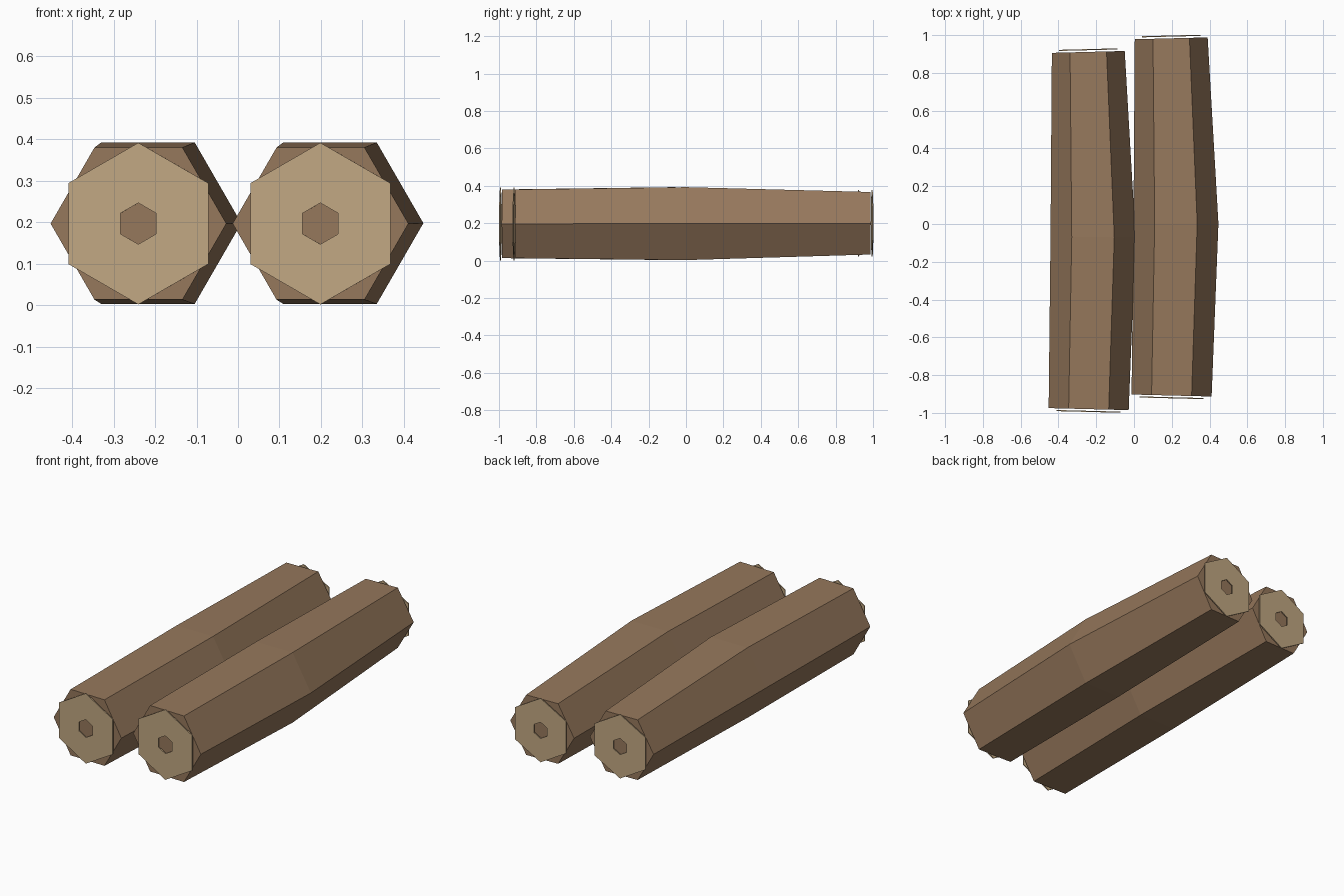
import bpy, bmesh, math
from mathutils import Vector, Matrix

cube = bpy.data.objects.get("Cube")
if cube:
    bpy.data.objects.remove(cube, do_unlink=True)


def make_material(name, rgb):
    mat = bpy.data.materials.new(name)
    mat.use_nodes = True
    mat.diffuse_color = (*rgb, 1)
    bsdf = mat.node_tree.nodes["Principled BSDF"]
    bsdf.inputs["Base Color"].default_value = (*rgb, 1)
    bsdf.inputs["Roughness"].default_value = 0.9
    return mat


bark = make_material("bark_brown", (0.305, 0.188, 0.107))
cut_wood = make_material("cut_wood_tan", (0.54, 0.39, 0.225))

# Log axis from front to back: centre and radius of each hexagonal section
FRONT, MIDDLE, BACK = (Vector(p) for p in
                       ((-0.24, -0.98, 0.197), (-0.217, -0.07, 0.198), (-0.242, 0.911, 0.2)))
RADII = (0.212, 0.225, 0.193)


def hexagon(bm, centre, normal, radius, start=0.0):
    """Ring of six vertices square to the normal, the first one turned by start."""
    side = Vector((normal.y, -normal.x, 0)).normalized()
    if side.x < 0:
        side = -side
    up = Vector((0, 0, 1))
    return [bm.verts.new(centre + radius * (side * math.cos(a) + up * math.sin(a)))
            for a in (start + i * math.pi / 3 for i in range(6))]


def bridge(bm, a, b):
    for i in range(6):
        j = (i + 1) % 6
        bm.faces.new((a[i], a[j], b[j], b[i]))


def finish(bm, name, mat):
    bmesh.ops.recalc_face_normals(bm, faces=bm.faces)
    mesh = bpy.data.meshes.new(name)
    bm.to_mesh(mesh)
    bm.free()
    mesh.materials.append(mat)
    return mesh


def log_mesh():
    bm = bmesh.new()
    directions = (MIDDLE - FRONT, BACK - FRONT, BACK - MIDDLE)
    rings = [hexagon(bm, c, d, r)
             for c, d, r in zip((FRONT, MIDDLE, BACK), directions, RADII)]
    bridge(bm, rings[0], rings[1])
    bridge(bm, rings[1], rings[2])
    bm.faces.new(rings[0])
    bm.faces.new(rings[2])
    return finish(bm, "log", bark)


def cut_ring_mesh(name, end, radius):
    """Thin hexagonal ring just off the log end, open in the middle."""
    out = (end - MIDDLE).normalized()
    bm = bmesh.new()
    loops = [hexagon(bm, end + out * gap, out, r, math.pi / 6)
             for gap, r in ((0.009, radius), (0.015, radius),
                            (0.015, radius * 0.255), (0.009, radius * 0.255))]
    for i in range(4):
        bridge(bm, loops[i], loops[(i + 1) % 4])
    return finish(bm, name, cut_wood)


parts = {
    "log": log_mesh(),
    "front_cut_ring": cut_ring_mesh("front_cut_ring", FRONT, 0.195),
    "back_cut_ring": cut_ring_mesh("back_cut_ring", BACK, 0.178),
}

# Two matching logs side by side, one set slightly further back
for label, offset in (("right", (0, 0, 0)), ("left", (0.439, 0.072, 0))):
    for part, mesh in parts.items():
        obj = bpy.data.objects.new(f"{label}_{part}", mesh)
        obj.matrix_world = Matrix.Translation(offset)
        bpy.context.collection.objects.link(obj)
